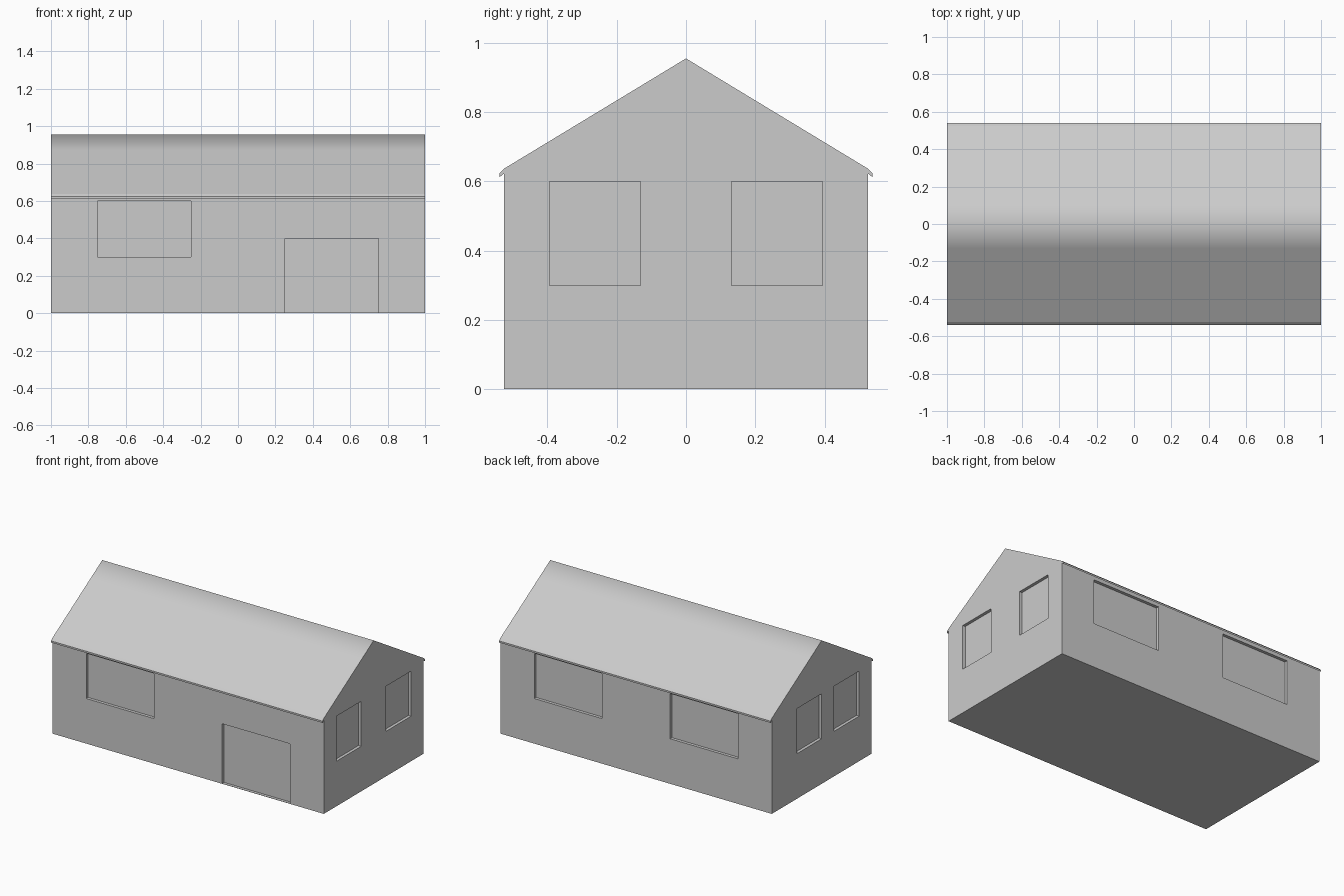
import bpy, bmesh

if "Cube" in bpy.data.objects:
    bpy.data.objects.remove(bpy.data.objects["Cube"])

HX, HY, D = 1.0, 0.525, 0.02   # half length, half wall width, recess depth


def new_object(name, bm):
    bmesh.ops.recalc_face_normals(bm, faces=bm.faces)
    mesh = bpy.data.meshes.new(name)
    bm.to_mesh(mesh)
    bm.free()
    obj = bpy.data.objects.new(name, mesh)
    bpy.context.collection.objects.link(obj)
    return obj


# House shell: gable profile with small eaves, extruded along x
half = [(HY, 0), (HY, 0.623), (0.539, 0.6115), (0.539, 0.623),
        (HY, 0.637), (0.131, 0.8756)]
profile = half + [(0, 0.955)] + [(-y, z) for y, z in reversed(half)]
bm = bmesh.new()
ends = [[bm.verts.new((x, y, z)) for y, z in profile] for x in (-HX, HX)]
for ring in ends:
    bm.faces.new(ring)
n = len(profile)
for i in range(n):
    j = (i + 1) % n
    f = bm.faces.new((ends[0][i], ends[0][j], ends[1][j], ends[1][i]))
    # only the main roof slopes are smooth, giving the soft ridge
    f.smooth = 4 <= i <= 7
house = new_object("house", bm)

# Recesses for the windows and the door
cut = bmesh.new()


def box(x0, x1, y0, y1, z0, z1):
    verts = bmesh.ops.create_cube(cut, size=1)["verts"]
    bmesh.ops.scale(cut, vec=(x1 - x0, y1 - y0, z1 - z0), verts=verts)
    bmesh.ops.translate(cut, vec=((x0 + x1) / 2, (y0 + y1) / 2, (z0 + z1) / 2),
                        verts=verts)


# front window, front door
box(-0.75, -0.25, -0.6, -HY + D, 0.3, 0.6)
box(0.25, 0.75, -0.6, -HY + D, 0.002, 0.4)
# back windows
for x in (-0.75, 0.25):
    box(x, x + 0.5, HY - D, 0.6, 0.3, 0.6)
# right side windows, left side windows
W = HY / 2
for y in (-0.394, 0.131):
    box(HX - D, 1.1, y, y + W, 0.3, 0.6)
for y in (-0.394, 0.0):
    box(-1.1, -HX + D, y, y + W, 0.3, 0.6)
cutter = new_object("opening_cutter", cut)
cutter.hide_render = True

# Carve the openings, then drop the cutter
mod = house.modifiers.new("openings", 'BOOLEAN')
mod.operation = 'DIFFERENCE'
mod.solver = 'EXACT'
mod.object = cutter
bpy.context.view_layer.objects.active = house
house.select_set(True)
bpy.ops.object.modifier_apply(modifier=mod.name)
bpy.data.objects.remove(cutter)
